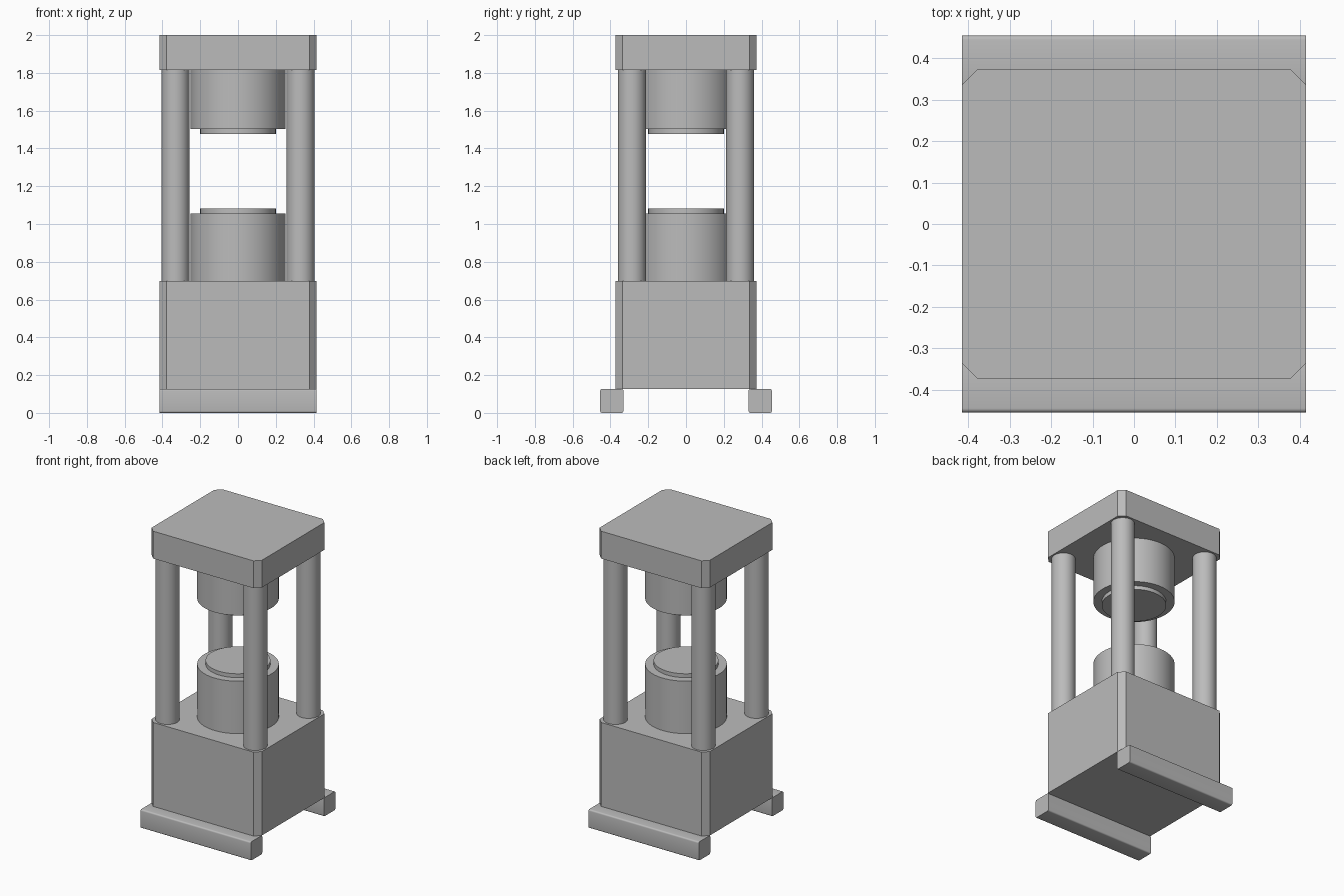
import bpy
import bmesh
import math

cube = bpy.data.objects.get("Cube")
if cube:
    bpy.data.objects.remove(cube, do_unlink=True)

metal = bpy.data.materials.new("grey_metal")
metal.use_nodes = True
GREY = (0.5, 0.5, 0.5, 1)
metal.diffuse_color = GREY
metal.node_tree.nodes["Principled BSDF"].inputs["Base Color"].default_value = GREY


def finish(name, bm):
    """Turn a bmesh into a named, shaded part."""
    bmesh.ops.recalc_face_normals(bm, faces=bm.faces)
    mesh = bpy.data.meshes.new(name)
    bm.to_mesh(mesh)
    bm.free()
    obj = bpy.data.objects.new(name, mesh)
    bpy.context.collection.objects.link(obj)
    mesh.materials.append(metal)
    bpy.ops.object.select_all(action='DESELECT')
    obj.select_set(True)
    bpy.context.view_layer.objects.active = obj
    bpy.ops.object.shade_smooth_by_angle(angle=math.radians(35))
    return obj


def block(name, size, centre, axis, bevel, segments):
    """Box whose edges parallel to one axis are chamfered or rounded."""
    bm = bmesh.new()
    bmesh.ops.create_cube(bm, size=1)
    bmesh.ops.scale(bm, vec=size, verts=bm.verts)
    edges = [e for e in bm.edges
             if abs((e.verts[0].co - e.verts[1].co).normalized()[axis]) > 0.9]
    bmesh.ops.bevel(bm, geom=edges, offset=bevel, segments=segments,
                    profile=0.5, affect='EDGES')
    bmesh.ops.translate(bm, vec=centre, verts=bm.verts)
    return finish(name, bm)


def cylinder(name, radius, bottom, top, x=0, y=0):
    bm = bmesh.new()
    bmesh.ops.create_cone(bm, cap_ends=True, segments=64, radius1=radius,
                          radius2=radius, depth=top - bottom)
    bmesh.ops.translate(bm, vec=(x, y, (bottom + top) / 2), verts=bm.verts)
    return finish(name, bm)


# Heights of the main levels
FOOT_TOP, BASE_TOP, HEAD_BOTTOM, HEAD_TOP = 0.127, 0.698, 1.814, 2.0
WIDTH, DEPTH = 0.83, 0.746

# Chamfered base and head blocks
for name, low, high in (("base_block", FOOT_TOP, BASE_TOP),
                        ("head_block", HEAD_BOTTOM, HEAD_TOP)):
    block(name, (WIDTH, DEPTH, high - low), (0, 0, (low + high) / 2), 2, 0.037, 1)

# Rounded foot rails
for side, sy in (("front", -1), ("back", 1)):
    block(side + "_foot_rail", (WIDTH, 0.123, FOOT_TOP),
          (0, sy * 0.393, FOOT_TOP / 2), 0, 0.01, 4)

    # Corner columns
    for hand, sx in (("left", 1), ("right", -1)):
        cylinder(f"{side}_{hand}_column", 0.074, BASE_TOP, HEAD_BOTTOM,
                 sx * 0.331, sy * 0.286)

# Facing pistons with thin contact plates
cylinder("lower_piston", 0.252, BASE_TOP, 1.055)
cylinder("lower_contact_plate", 0.2, 1.055, 1.081)
cylinder("upper_piston", 0.252, 1.503, HEAD_BOTTOM)
cylinder("upper_contact_plate", 0.2, 1.477, 1.503)
